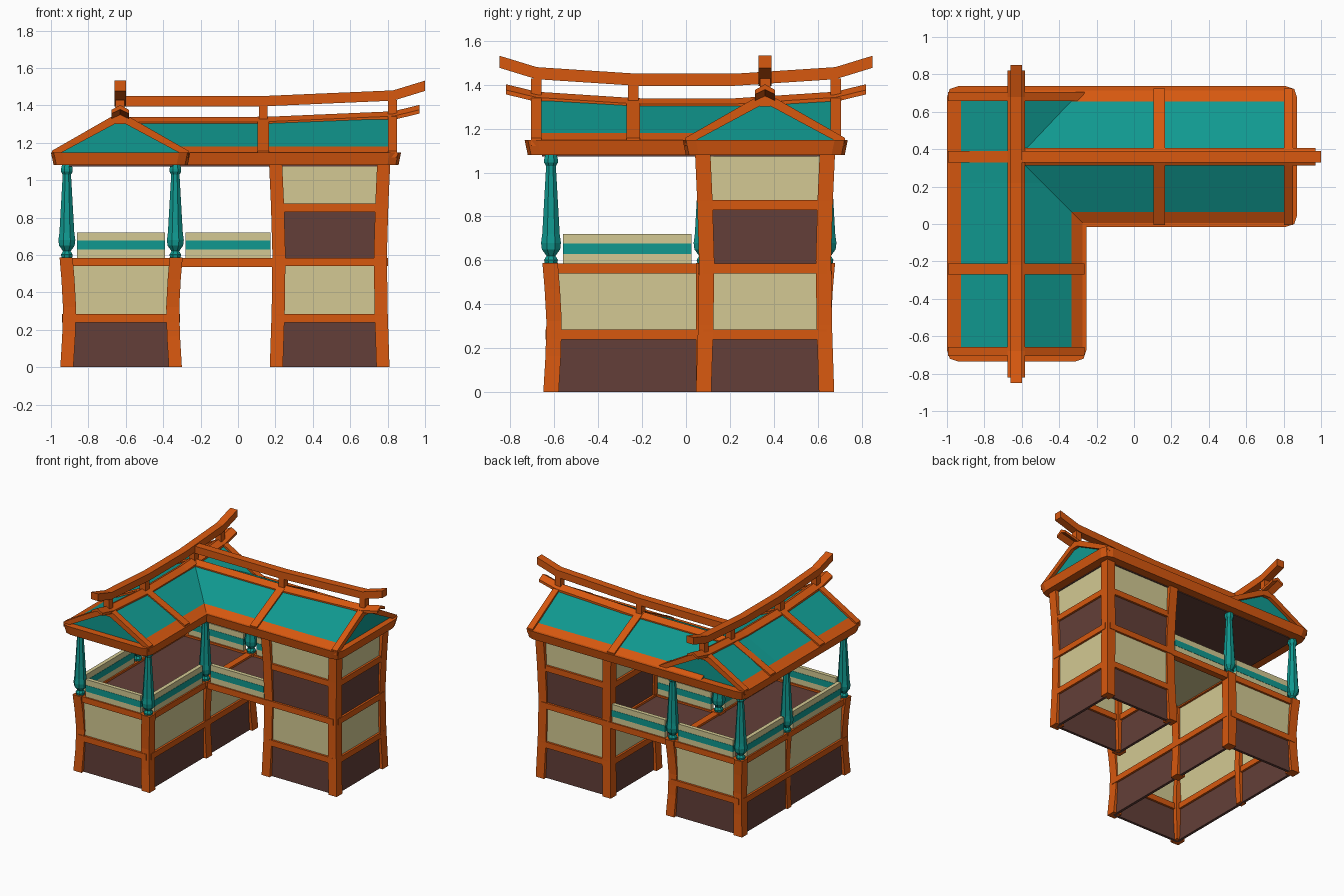
import bpy, bmesh, math
from mathutils import Vector

cube = bpy.data.objects.get("Cube")
if cube:
    bpy.data.objects.remove(cube)


def material(name, rgb):
    lin = [((c / 255 + 0.055) / 1.055) ** 2.4 for c in rgb] + [1]
    m = bpy.data.materials.new(name)
    m.use_nodes = True
    m.diffuse_color = lin
    m.node_tree.nodes["Principled BSDF"].inputs["Base Color"].default_value = lin
    return m


orange = material("orange timber", (215, 88, 15))
teal = material("teal tile", (16, 153, 144))
cream = material("cream plaster", (211, 201, 147))
brown = material("dark brown wood", (99, 63, 56))


def loft(name, loops, mats, side_mats=None):
    """Skin a row of matching loops and cap both ends."""
    bm = bmesh.new()
    rings = [[bm.verts.new(p) for p in loop] for loop in loops]
    n = len(rings[0])
    for a, b in zip(rings, rings[1:]):
        for i in range(n):
            j = (i + 1) % n
            face = bm.faces.new((a[i], a[j], b[j], b[i]))
            face.material_index = side_mats[i] if side_mats else 0
    bm.faces.new(rings[0])
    bm.faces.new(rings[-1])
    bmesh.ops.recalc_face_normals(bm, faces=bm.faces)
    mesh = bpy.data.meshes.new(name)
    bm.to_mesh(mesh)
    bm.free()
    for m in mats:
        mesh.materials.append(m)
    ob = bpy.data.objects.new(name, mesh)
    bpy.context.scene.collection.objects.link(ob)
    return ob


def square(x, y, z, hx, hy):
    return [(x - hx, y - hy, z), (x + hx, y - hy, z), (x + hx, y + hy, z), (x - hx, y + hy, z)]


def bar(name, p, q, thick, z0, z1, mat):
    """Upright slab along an axis-aligned line from p to q."""
    x, y = (p[0] + q[0]) / 2, (p[1] + q[1]) / 2
    hx = abs(p[0] - q[0]) / 2 + (thick / 2 if p[0] == q[0] else 0)
    hy = abs(p[1] - q[1]) / 2 + (thick / 2 if p[1] == q[1] else 0)
    return loft(name, [square(x, y, z, hx, hy) for z in (z0, z1)], [mat])


# Plan lines of the wing and the tower
W, E, S, M, N = -0.915, -0.335, -0.615, 0.08, 0.64
TW, TE = 0.205, 0.775
DECK, EAVE = 0.585, 1.08


def wall(name, p, q, levels, beams):
    for i, (z0, z1) in enumerate(zip(levels, levels[1:])):
        bar(name + "_panel", p, q, 0.02, z0, z1, (brown, cream)[i % 2])
    for z in beams:
        bar(name + "_beam", p, q, 0.052, z - 0.0225, z + 0.0225, orange)


def post(name, x, y, out, height, half=0.035):
    """Post with a slightly pinched waist."""
    loops = []
    for t, lean in ((0, 0), (0.28, -0.010), (0.55, -0.014), (0.8, -0.006), (1, 0.004)):
        loops.append(square(x + out[0] * lean, y + out[1] * lean, t * height, half, half))
    loft(name, loops, [orange])


# Wing walls and posts
corners = [(W, S), (E, S), (E, M), (E, N), (W, N), (W, M)]
for p, q in zip(corners, corners[1:] + corners[:1]):
    wall("wing", p, q, (0, 0.26, 0.56), (0.262, 0.5625))
for x, y in corners:
    out = (-1 if x == W else 1, {S: -1, M: 0, N: 1}[y])
    post("wing_post", x, y, out, DECK + 0.002, 0.025 if (x, y) == (W, M) else 0.035)

# Tower walls and posts
corners = [(TW, M), (TE, M), (TE, N), (TW, N)]
for p, q in zip(corners, corners[1:] + corners[:1]):
    wall("tower", p, q, (0, 0.26, 0.56, 0.85, EAVE), (0.262, 0.5625, 0.852))
for x, y in corners:
    post("tower_post", x, y, (-1 if x == TW else 1, -1 if y == M else 1), EAVE + 0.01)

# Bridge beams and deck floors
for y in (M, N):
    bar("bridge_beam", (E, y), (TW, y), 0.05, 0.536, 0.583, orange)
for name, x0, x1, y0 in (("wing_floor", W, E, S), ("bridge_floor", E, TW, M)):
    y = (y0 + N) / 2
    floor = loft(name, [square((x0 + x1) / 2, y, z, (x1 - x0) / 2, N - y) for z in (0.55, 0.57)],
                 [brown, cream])
    for face in floor.data.polygons:
        face.material_index = 1 if face.normal.z < -0.5 else 0

# Striped railings
G = 0.055
rails = [((W + G, S), (E - G, S)), ((W, S + G), (W, M - G)), ((W, M + G), (W, N - G)),
         ((E, S + G), (E, M - G)), ((E + G, M), (TW - 0.03, M)),
         ((W + G, N), (E - G, N)), ((E + G, N), (TW - 0.03, N))]
for p, q in rails:
    bar("rail_lower", p, q, 0.03, DECK - 0.005, 0.628, cream)
    bar("rail_stripe", p, q, 0.034, 0.628, 0.676, teal)
    bar("rail_upper", p, q, 0.03, 0.676, 0.72, cream)

# Turned columns around the deck
profile = [(0.030, DECK), (0.034, 0.602), (0.022, 0.62), (0.045, 0.65), (0.049, 0.68),
           (0.043, 0.72), (0.024, 1.03), (0.034, 1.045), (0.034, 1.06), (0.028, EAVE)]
for x in (W, E):
    for y in (S, M, N):
        loft("column", [[(x + r * math.cos(math.tau * (i + 0.5) / 8),
                          y + r * math.sin(math.tau * (i + 0.5) / 8), z) for i in range(8)]
                        for r, z in profile], [teal])


# Eave slab and ceiling
def eave_outline(inset, z):
    a, b, c, d, e, f = -1 + inset, -0.255 - inset, 0.872 - inset, -0.735 + inset, -0.015 + inset, 0.737 - inset
    pts = [Vector(p) for p in ((a, d), (b, d), (b, e), (c, e), (c, f), (a, f))]
    loop = []
    for i, p in enumerate(pts):
        back = (pts[i - 1] - p).normalized()
        ahead = (pts[(i + 1) % len(pts)] - p).normalized()
        if i == 2:
            loop.append(p)
        else:
            loop += [p + back * 0.06, p + (back + ahead) * 0.015, p + ahead * 0.06]
    return [(p.x, p.y, z) for p in loop]


loft("eave", [eave_outline(0.014, EAVE), eave_outline(0, 1.148)], [orange])
loft("ceiling", [eave_outline(0.08, 1.074), eave_outline(0.08, 1.085)], [brown])


# Roofs: each frame maps (along, across, height) to the model
def wing_frame(u, v, z):
    return (-0.63 + v, u, z)


def tower_frame(u, v, z):
    return (u, 0.36 + v, z)


LOW, HIGH = 1.325, 1.352


def chevron(name, frame, u0, u1, apex):
    top = apex + 0.014
    shape = [(-0.365, 1.157), (0, top), (0.365, 1.157), (0.365, 1.12), (0, top - 0.05), (-0.365, 1.12)]
    loft(name, [[frame(u, v, z) for v, z in shape] for u in (u0, u1)], [orange])


def roof(name, frame, spine, ribs, gables, cap, ridge):
    # Tiled slopes with a timber strip at the eaves
    loft(name + "_roof", [[frame(u, v, z) for v, z in
                           ((-0.36, 1.145), (-0.295, 1.18), (0, apex), (0.295, 1.18), (0.36, 1.145))]
                          for u, apex in spine], [teal, orange], [1, 0, 0, 1, 0])
    for u in ribs:
        chevron(name + "_rafter", frame, u - 0.03, u + 0.03, LOW)
    for u in gables:
        chevron(name + "_gable_rafter", frame, u - 0.024, u + 0.024, HIGH)
    # Folded cap along the ridge
    loft(name + "_ridge_cap", [[frame(u, v, z + h) for v, h in
                                ((-0.046, -0.026), (0, 0), (0.046, -0.026),
                                 (0.046, -0.046), (0, -0.024), (-0.046, -0.046))]
                               for u, z in cap], [orange])
    # Raised pole with upturned ends, on short posts
    loft(name + "_ridge_pole", [[frame(u, v, z + h) for v, h in
                                 ((-0.03, 0), (0.03, 0), (0.03, 0.055), (-0.03, 0.055))]
                                for u, z in ridge], [orange])
    for u in list(ribs) + list(gables):
        x, y, z = frame(u, 0, 1.3)
        loft(name + "_ridge_post", [square(x, y, h, 0.024, 0.024) for h in (z, 1.428 if u in gables else 1.41)],
             [orange])


def mirrored(half):
    return [(-u, z) for u, z in reversed(half)] + half


cap_end = [(0.22, 1.338), (0.68, 1.368), (0.82, 1.402)]
pole_end = [(0.22, 1.395), (0.68, 1.425), (0.85, 1.477)]
roof("wing", wing_frame, mirrored([(0.22, LOW), (0.68, HIGH)]), (-0.24, 0.36), (-0.682, 0.682),
     mirrored(cap_end), mirrored(pole_end))
roof("tower", tower_frame, [(-0.63, LOW), (0.14, LOW), (0.825, HIGH)], (0.135,), (0.826,),
     [(-0.63, 1.338), (0.14, 1.338), (0.83, 1.368), (0.97, 1.402)],
     [(-0.63, 1.395), (0.14, 1.395), (0.83, 1.425), (1.0, 1.477)])
